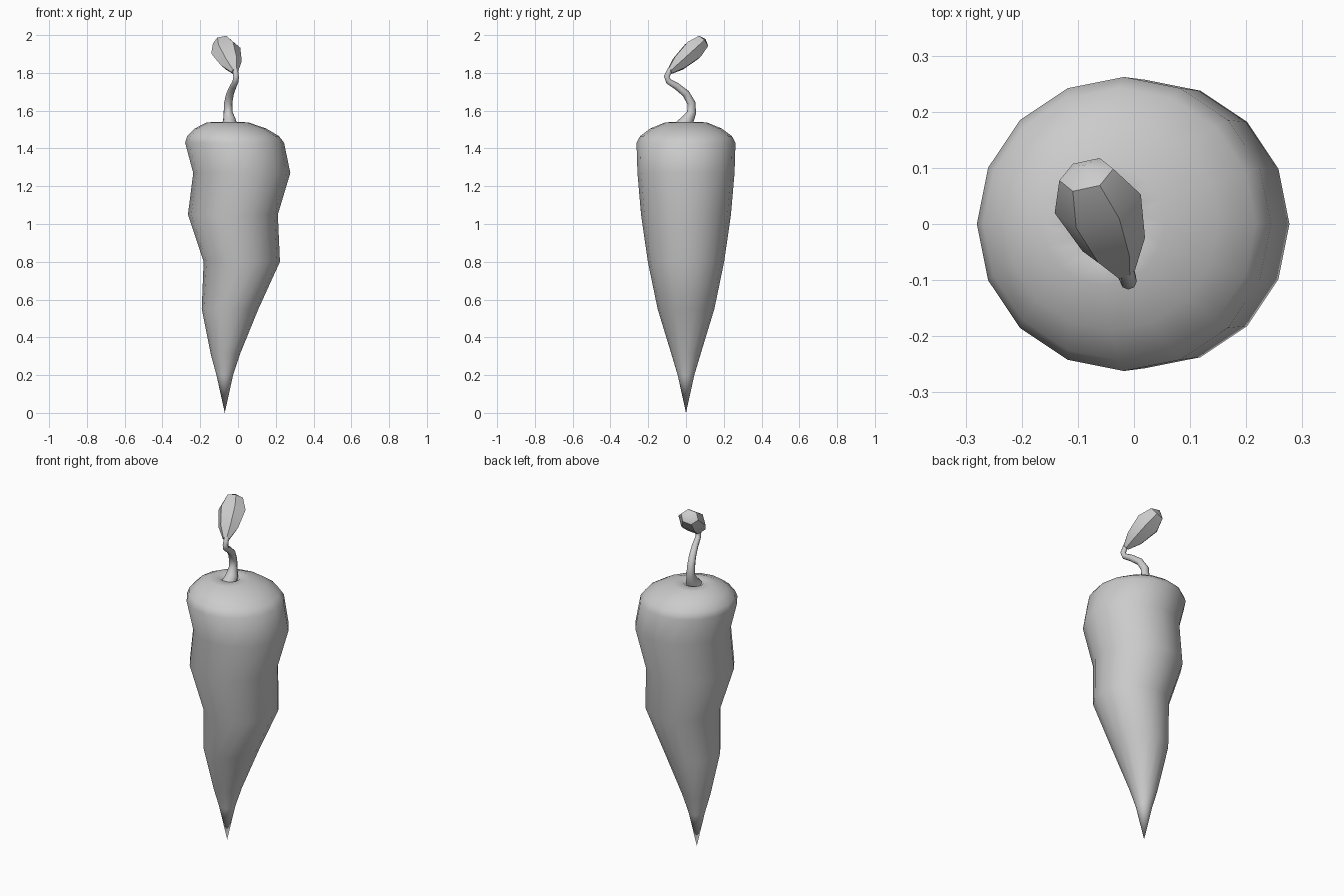
import bpy, bmesh, math
from mathutils import Vector

if "Cube" in bpy.data.objects:
    bpy.data.objects.remove(bpy.data.objects["Cube"])


def loft(name, rings, sides, tip_start=None, tip_end=None, angle=60):
    """Skin rings of (centre, axis_u, axis_v); ends close to a point or a cap."""
    bm = bmesh.new()
    loops = []
    for c, u, v in rings:
        loops.append([bm.verts.new(c + u * math.cos(a) + v * math.sin(a))
                      for a in (2 * math.pi * i / sides for i in range(sides))])
    for a, b in zip(loops, loops[1:]):
        for i in range(sides):
            j = (i + 1) % sides
            bm.faces.new((a[i], a[j], b[j], b[i]))
    for loop, tip in ((loops[0], tip_start), (loops[-1], tip_end)):
        if tip is None:
            bm.faces.new(loop)
        else:
            p = bm.verts.new(tip)
            for i in range(sides):
                bm.faces.new((loop[i], loop[(i + 1) % sides], p))
    bmesh.ops.recalc_face_normals(bm, faces=bm.faces)
    mesh = bpy.data.meshes.new(name)
    bm.to_mesh(mesh)
    bm.free()
    ob = bpy.data.objects.new(name, mesh)
    bpy.context.collection.objects.link(ob)
    bpy.context.view_layer.objects.active = ob
    ob.select_set(True)
    bpy.ops.object.shade_smooth_by_angle(angle=math.radians(angle))
    ob.select_set(False)
    return ob


X, Y = Vector((1, 0, 0)), Vector((0, 1, 0))

# Root: wobbling tapered body with a rounded shoulder (z, centre x, radius)
body = [(0.20, -0.07, 0.044), (0.31, -0.067, 0.077), (0.55, -0.042, 0.15),
        (0.80, 0.02, 0.202), (1.05, -0.027, 0.238), (1.27, 0.02, 0.257),
        (1.43, -0.018, 0.262), (1.465, -0.026, 0.243), (1.505, -0.04, 0.19),
        (1.538, -0.055, 0.11), (1.54, -0.05, 0.055)]
loft("root", [(Vector((x, 0, z)), X * r, Y * r) for z, x, r in body], 16,
     Vector((-0.07, 0, 0)), Vector((-0.05, 0, 1.49)))

# Stem: S-shaped tapering tube (x, y, z, radius)
path = [(-0.045, -0.02, 1.51, 0.045), (-0.045, 0.008, 1.55, 0.034),
        (-0.052, 0.03, 1.59, 0.024), (-0.052, 0.028, 1.64, 0.022),
        (-0.042, 0.0, 1.69, 0.020), (-0.025, -0.05, 1.73, 0.018),
        (-0.013, -0.092, 1.755, 0.016), (-0.010, -0.102, 1.78, 0.015),
        (-0.014, -0.085, 1.815, 0.014), (-0.022, -0.06, 1.835, 0.014)]
pts = [Vector(p[:3]) for p in path]
rings = []
for i, p in enumerate(pts):
    t = (pts[min(i + 1, len(pts) - 1)] - pts[max(i - 1, 0)]).normalized()
    v = t.cross(X).normalized()
    rings.append((p, v.cross(t) * path[i][3], v * path[i][3]))
loft("stem", rings, 8)

# Leaf bud: faceted, slightly flattened, leaning back (fraction, half width, half depth)
a, b = Vector((-0.017, -0.085, 1.808)), Vector((-0.085, 0.088, 1.965))
d = (b - a).normalized()
v = d.cross(X).normalized()
u = v.cross(d)
bud = [(0.0, 0.020, 0.018), (0.28, 0.058, 0.045), (0.70, 0.080, 0.060), (1.0, 0.050, 0.042)]
loft("leaf_bud", [(a.lerp(b, f), u * w, v * h) for f, w, h in bud], 6,
     a - d * 0.005, b + d * 0.022, angle=40)
